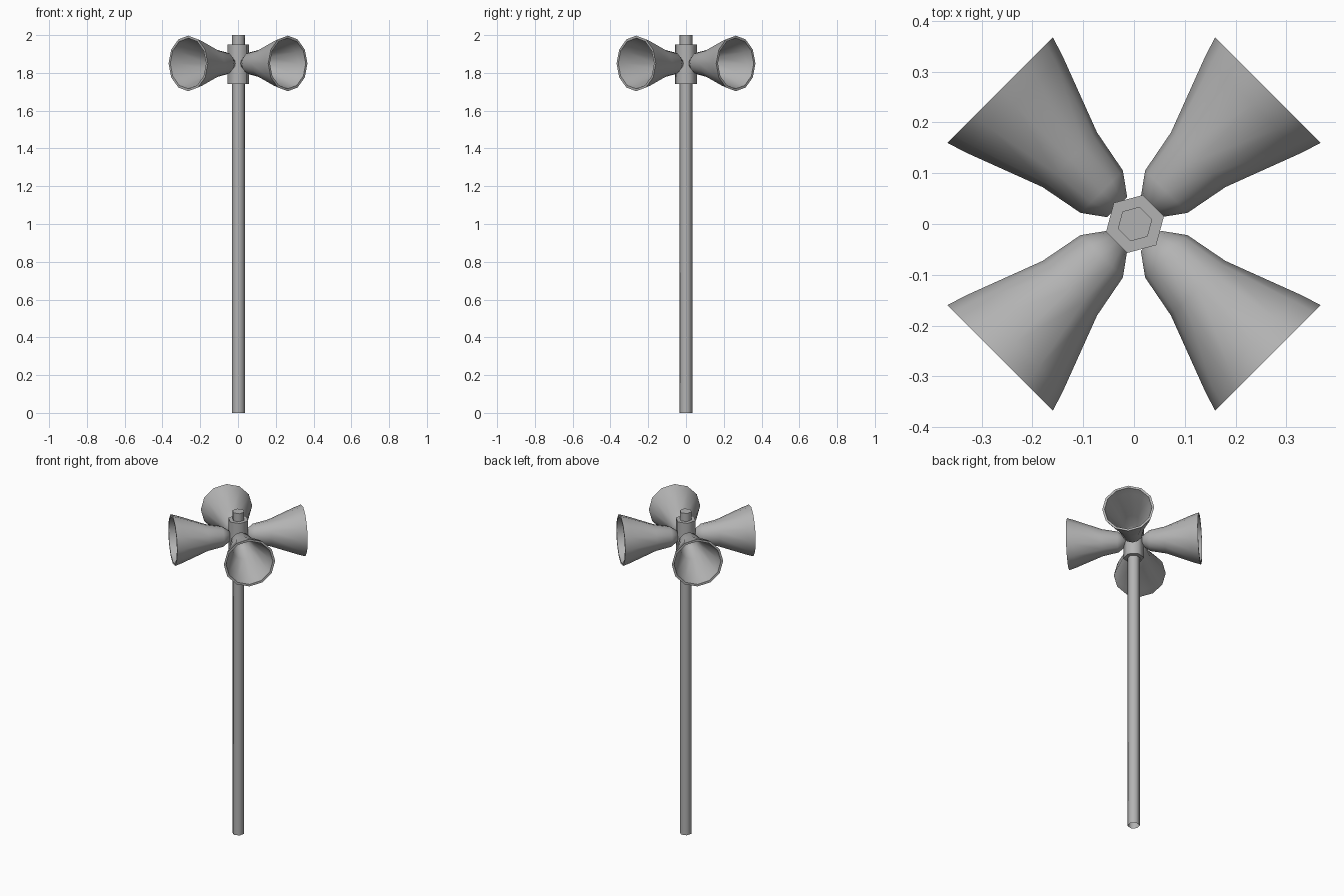
import bpy, bmesh, math
from mathutils import Matrix

if "Cube" in bpy.data.objects:
    bpy.data.objects.remove(bpy.data.objects["Cube"])

grey = bpy.data.materials.new("dark_grey")
grey.diffuse_color = (0.45, 0.45, 0.45, 1)
grey.use_nodes = True
grey.node_tree.nodes["Principled BSDF"].inputs["Base Color"].default_value = grey.diffuse_color


def lathe(name, profile, sides, matrix, phase=0.0, cap_start=True):
    """Revolve (radius, height) points about local z, capping the ends."""
    bm = bmesh.new()
    rings = []
    for r, h in profile:
        rings.append([bm.verts.new((r * math.cos(phase + 2 * math.pi * i / sides),
                                    r * math.sin(phase + 2 * math.pi * i / sides), h))
                      for i in range(sides)])
    for a, b in zip(rings, rings[1:]):
        for i in range(sides):
            j = (i + 1) % sides
            bm.faces.new((a[i], a[j], b[j], b[i]))
    if cap_start:
        bm.faces.new(rings[0][::-1])
    bm.faces.new(rings[-1])
    bm.transform(matrix)
    mesh = bpy.data.meshes.new(name)
    bm.to_mesh(mesh)
    bm.free()
    mesh.materials.append(grey)
    obj = bpy.data.objects.new(name, mesh)
    bpy.context.collection.objects.link(obj)
    bpy.ops.object.select_all(action='DESELECT')
    obj.select_set(True)
    bpy.context.view_layer.objects.active = obj
    bpy.ops.object.shade_smooth_by_angle(angle=math.radians(65))
    return obj


# hexagonal pole (open foot) and the collar that carries the horns
turn = math.radians(15)
centre = Matrix.Translation((0.002, 0, 0))
lathe("pole", [(0.035, 0), (0.035, 2.0)], 6, centre, turn, cap_start=False)
lathe("collar", [(0.059, 1.74), (0.059, 1.95)], 6, centre, turn)

# horn: outer wall from neck to mouth, rim, then inner wall back to the throat
horn_profile = [(0.028, 0.047), (0.059, 0.090), (0.076, 0.179), (0.134, 0.332),
                (0.147, 0.373),
                (0.134, 0.373), (0.122, 0.332), (0.064, 0.179), (0.047, 0.095),
                (0.020, 0.060)]
for k in range(4):
    place = (Matrix.Translation((0, 0, 1.85))
             @ Matrix.Rotation(math.radians(45 + 90 * k), 4, 'Z')
             @ Matrix.Rotation(math.radians(90), 4, 'Y'))
    lathe(f"horn_{k + 1}", horn_profile, 12, place)
